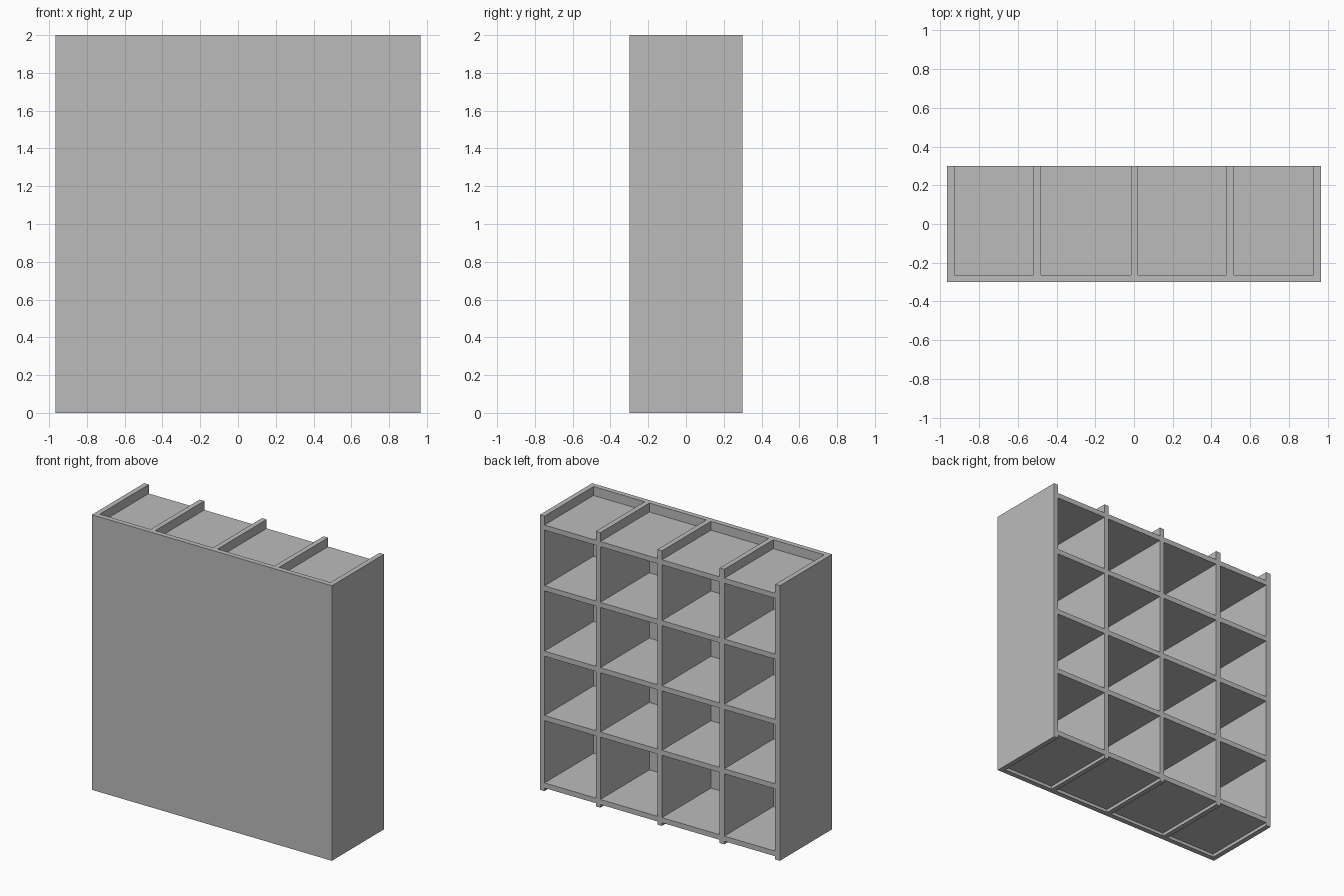
import bpy

# Remove the default cube
cube = bpy.data.objects.get("Cube")
if cube:
    bpy.data.objects.remove(cube, do_unlink=True)

# Single flat colour
GREY = (0.5, 0.5, 0.5, 1)
grey = bpy.data.materials.new("plain grey")
grey.use_nodes = True
grey.diffuse_color = GREY
grey.node_tree.nodes["Principled BSDF"].inputs["Base Color"].default_value = GREY


def box(name, x, y, z):
    """Board filling the given (low, high) ranges."""
    spans = (x, y, z)
    bpy.ops.mesh.primitive_cube_add(size=1, location=[(a + b) / 2 for a, b in spans])
    board = bpy.context.object
    board.name = name
    board.scale = [b - a for a, b in spans]
    bpy.ops.object.transform_apply(location=False, rotation=False, scale=True)
    board.data.materials.append(grey)
    return board


HALF_WIDTH, HALF_DEPTH, HEIGHT = 0.965, 0.3, 2.0
BOARD = 0.037
inner_depth = (-HALF_DEPTH + BOARD, HALF_DEPTH)

# Closed panel covering the whole front
box("front_panel", (-HALF_WIDTH, HALF_WIDTH), (-HALF_DEPTH, inner_depth[0]), (0, HEIGHT))

# Two sides and three dividers, full height
edge = HALF_WIDTH - BOARD / 2
centres = [-edge, -0.5, 0.002, 0.497, edge]
names = ["right_side", "divider_1", "divider_2", "divider_3", "left_side"]
for name, c in zip(names, centres):
    box(name, (c - BOARD / 2, c + BOARD / 2), inner_depth, (0, HEIGHT))

# Five rows of shelves, fitted between the uprights
for row, top in enumerate([0.06, 0.55, 1.018, 1.493, 1.935]):
    for bay, (a, b) in enumerate(zip(centres, centres[1:])):
        box(f"shelf_row{row + 1}_bay{bay + 1}",
            (a + BOARD / 2, b - BOARD / 2), inner_depth, (top - BOARD, top))
